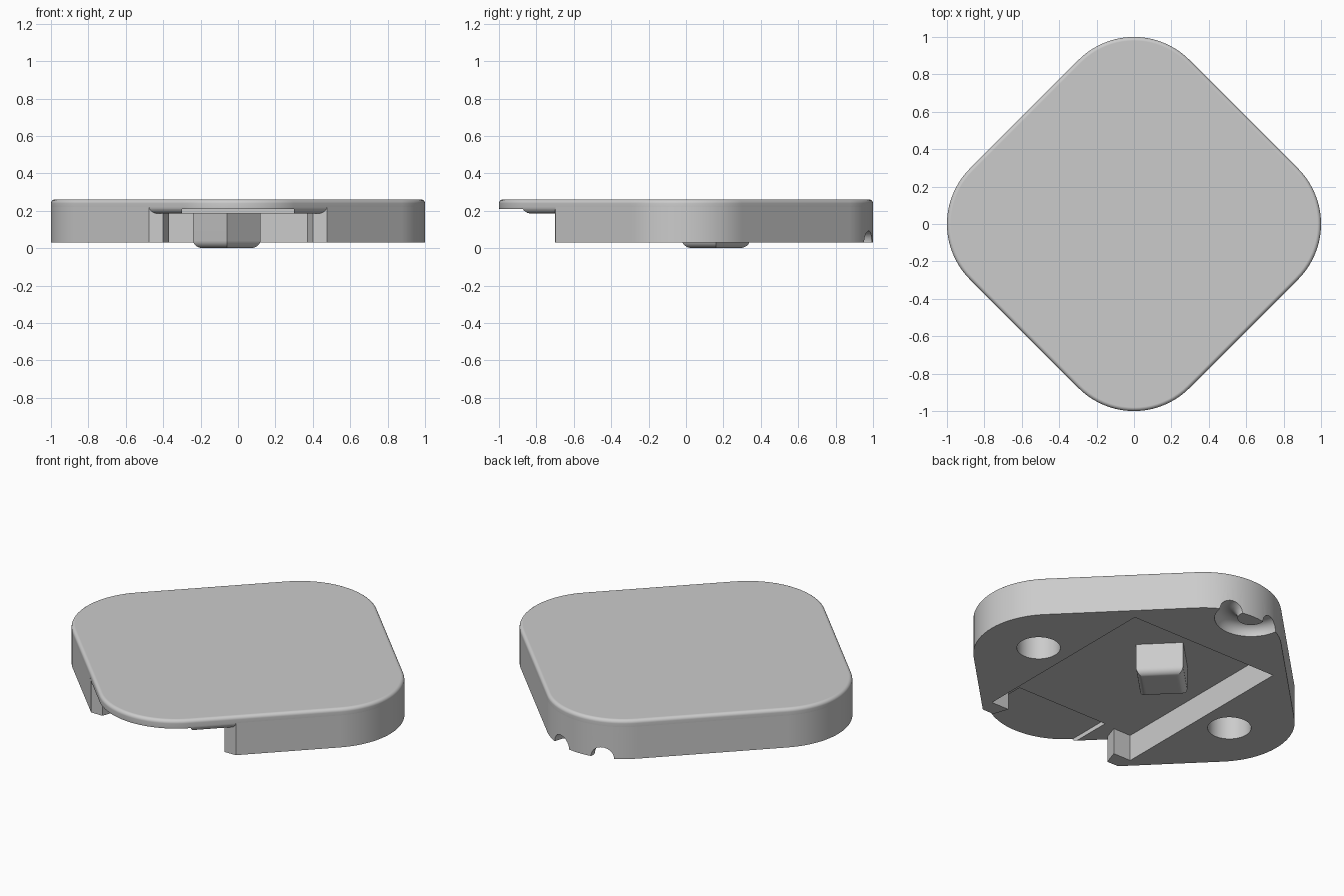
import bpy, bmesh
from math import sin, cos, pi, radians
from mathutils import Matrix

cube = bpy.data.objects.get("Cube")
if cube:
    bpy.data.objects.remove(cube, do_unlink=True)

grey = bpy.data.materials.new("plain grey")
grey.use_nodes = True
colour = (0.6, 0.6, 0.6, 1)
grey.diffuse_color = colour
grey.node_tree.nodes["Principled BSDF"].inputs["Base Color"].default_value = colour

CORNER, REACH = 0.42, 0.58      # corner radius, corner centre distance
CAP_FLOOR, SKIRT_BASE, TOP = 0.185, 0.03, 0.26


def add_object(name, bm):
    bmesh.ops.recalc_face_normals(bm, faces=bm.faces)
    mesh = bpy.data.meshes.new(name)
    bm.to_mesh(mesh)
    bm.free()
    obj = bpy.data.objects.new(name, mesh)
    bpy.context.collection.objects.link(obj)
    mesh.materials.append(grey)
    return obj


def prism(points, z0, z1):
    bm = bmesh.new()
    face = bm.faces.new([bm.verts.new((x, y, z0)) for x, y in points])
    new = bmesh.ops.extrude_face_region(bm, geom=[face])["geom"]
    verts = [v for v in new if isinstance(v, bmesh.types.BMVert)]
    bmesh.ops.translate(bm, verts=verts, vec=(0, 0, z1 - z0))
    return bm


def round_rim(bm, z, radius):
    rim = [e for e in bm.edges if all(abs(v.co.z - z) < 1e-4 for v in e.verts)]
    bmesh.ops.bevel(bm, geom=rim, offset=radius, segments=6, profile=0.5,
                    affect='EDGES', clamp_overlap=True)


def activate(obj):
    bpy.ops.object.select_all(action='DESELECT')
    obj.select_set(True)
    bpy.context.view_layer.objects.active = obj


def cut(obj, bm):
    cutter = add_object("cutter", bm)
    cutter.hide_render = True
    mod = obj.modifiers.new("cut", 'BOOLEAN')
    mod.operation, mod.solver, mod.object = 'DIFFERENCE', 'EXACT', cutter
    activate(obj)
    bpy.ops.object.modifier_apply(modifier=mod.name)
    bpy.data.objects.remove(cutter, do_unlink=True)


def finish(obj):
    activate(obj)
    bpy.ops.object.shade_smooth_by_angle(angle=radians(30))
    mod = obj.modifiers.new("flat faces", 'WEIGHTED_NORMAL')
    mod.keep_sharp = True


def corner_arc(middle, steps=20):
    cx, cy = REACH * cos(middle), REACH * sin(middle)
    angles = [middle - pi / 4 + pi / 2 * i / steps for i in range(steps + 1)]
    return [(cx + CORNER * cos(a), cy + CORNER * sin(a)) for a in angles]


# Cap: rounded diamond plate with a shallow thumb recess under the front corner
right, back, left, front = [corner_arc(i * pi / 2) for i in range(4)]
bm = prism(right + back + left + front, CAP_FLOOR, TOP)
round_rim(bm, TOP, 0.02)
round_rim(bm, CAP_FLOOR, 0.035)
cap = add_object("top_cap", bm)
cut(cap, prism([(-0.3, -1.2), (0.3, -1.2), (0.3, -0.6), (-0.3, -0.6)], 0, 0.21))
finish(cap)

# Skirt: wall around a wide channel that opens to the front between two tabs
half = [(0.475, -0.699), (0.40, -0.70), (0.37, -0.61), (0.485, -0.61), (0.485, 0.585)]
channel = [(-x, y) for x, y in half] + half[::-1]
skirt = add_object("skirt", prism(right + back + left + channel, SKIRT_BASE, 0.22))

# Round sockets at both sides
for side in (-1, 1):
    bm = bmesh.new()
    bmesh.ops.create_cone(bm, cap_ends=True, segments=40, radius1=0.117, radius2=0.117,
                          depth=0.6, matrix=Matrix.Translation((side * 0.67, 0, 0.1)))
    cut(skirt, bm)

# Ring groove under the back corner
bm = bmesh.new()
MAJOR, MINOR, N, M = 0.135, 0.062, 48, 24
rings = []
for i in range(N):
    a = 2 * pi * i / N
    rings.append([])
    for j in range(M):
        b = 2 * pi * (j + 0.5) / M
        r = MAJOR + MINOR * cos(b)
        rings[i].append(bm.verts.new((r * cos(a), 0.98 + r * sin(a),
                                      SKIRT_BASE + MINOR * sin(b))))
for i in range(N):
    p, q = rings[i], rings[(i + 1) % N]
    for j in range(M):
        k = (j + 1) % M
        bm.faces.new((p[j], q[j], q[k], p[k]))
cut(skirt, bm)
finish(skirt)

# Square peg turned on its corner, rounded at the foot
D = 0.18
bm = prism([(-0.06 + D * cos(i * pi / 2), 0.16 + D * sin(i * pi / 2)) for i in range(4)],
           0, CAP_FLOOR + 0.01)
round_rim(bm, 0, 0.04)
finish(add_object("peg", bm))
